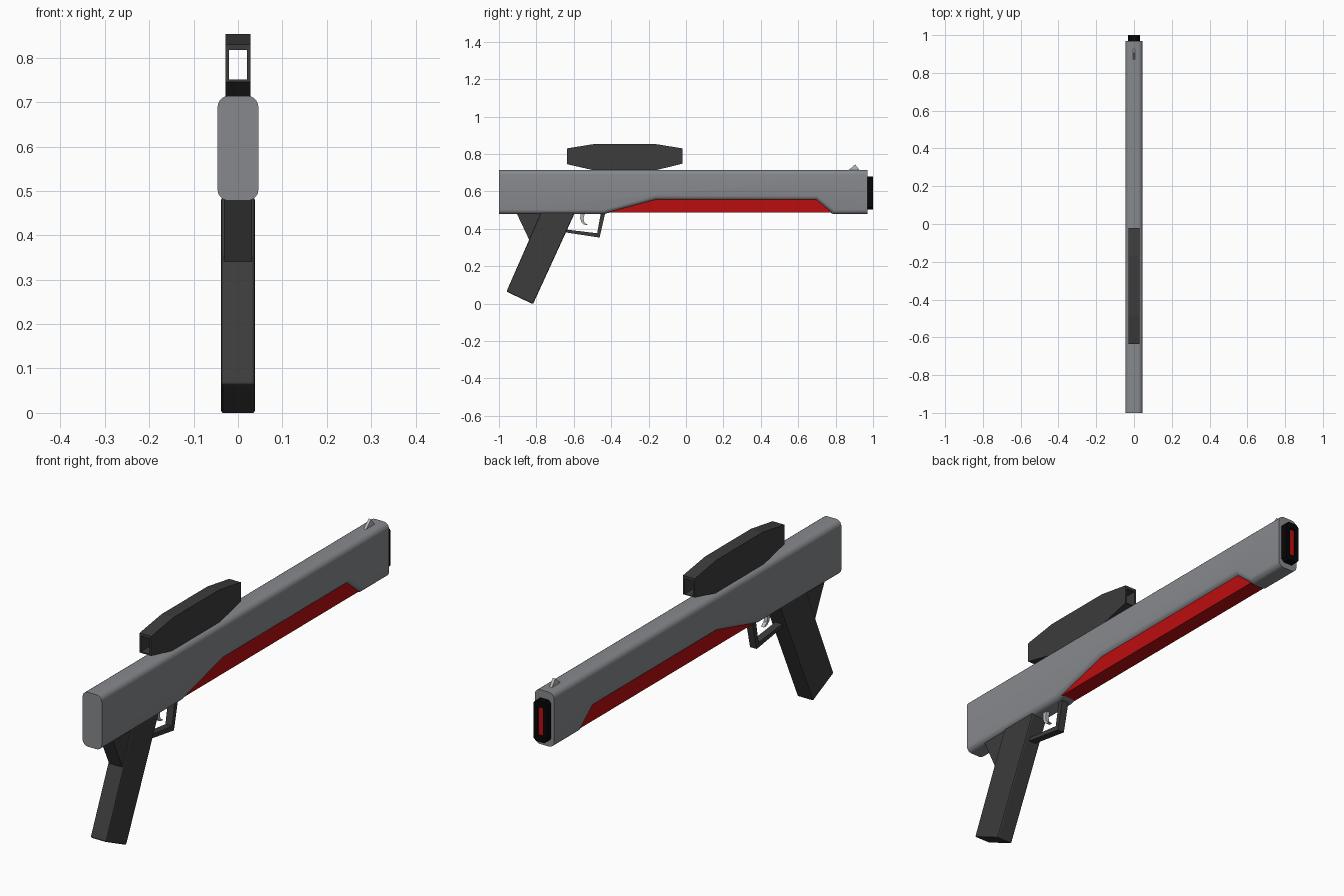
import bpy, bmesh

if "Cube" in bpy.data.objects:
    bpy.data.objects.remove(bpy.data.objects["Cube"])


def material(name, rgb):
    m = bpy.data.materials.new(name)
    m.diffuse_color = (*rgb, 1)
    m.use_nodes = True
    m.node_tree.nodes["Principled BSDF"].inputs["Base Color"].default_value = m.diffuse_color
    return m


GREY = material("body_grey", (0.24, 0.25, 0.265))
DARK = material("dark_grey", (0.045, 0.045, 0.045))
BLACK = material("black", (0.002, 0.002, 0.002))
RED = material("red", (0.5, 0.004, 0.005))
STEEL = material("steel", (0.5, 0.5, 0.5))


def prism(name, profile, half, mat, bevel=0.0, segs=1, keep_ends=False):
    """Extrude a (y, z) profile across x; keep_ends leaves the end caps sharp."""
    bm = bmesh.new()
    a = [bm.verts.new((-half, y, z)) for y, z in profile]
    b = [bm.verts.new((half, y, z)) for y, z in profile]
    n = len(profile)
    bm.faces.new(a)
    bm.faces.new(b[::-1])
    for i in range(n):
        j = (i + 1) % n
        bm.faces.new((a[i], b[i], b[j], a[j]))
    bmesh.ops.recalc_face_normals(bm, faces=bm.faces)
    if bevel:
        edges = list(bm.edges)
        if keep_ends:
            edges = [e for e in edges
                     if abs(e.verts[0].co.x - e.verts[1].co.x) < 1e-6
                     and abs(e.verts[0].co.y - e.verts[1].co.y) > 1e-6]
        bmesh.ops.bevel(bm, geom=edges, offset=bevel, segments=segs,
                        profile=0.5, affect='EDGES', clamp_overlap=True)
    me = bpy.data.meshes.new(name)
    bm.to_mesh(me)
    bm.free()
    ob = bpy.data.objects.new(name, me)
    bpy.context.collection.objects.link(ob)
    me.materials.append(mat)
    return ob


def rect(y0, y1, z0, z1):
    return [(y0, z0), (y1, z0), (y1, z1), (y0, z1)]


def activate(ob):
    bpy.ops.object.select_all(action='DESELECT')
    ob.select_set(True)
    bpy.context.view_layer.objects.active = ob


def cut(ob, cutter):
    mod = ob.modifiers.new("cut", 'BOOLEAN')
    mod.operation = 'DIFFERENCE'
    mod.solver = 'EXACT'
    mod.object = cutter
    activate(ob)
    bpy.ops.object.modifier_apply(modifier=mod.name)
    bpy.data.objects.remove(cutter)


# Main body with rounded long edges and a stepped underside
body = prism("body", [(-1, 0.478), (-0.44, 0.478), (-0.16, 0.553), (0.695, 0.553),
                      (0.785, 0.478), (0.97, 0.478), (0.97, 0.714), (-1, 0.714)],
             0.046, GREY, 0.025, 5, keep_ends=True)
activate(body)
bpy.ops.object.shade_smooth_by_angle(angle=0.4)

# Red insert filling the underside recess
prism("red_insert", [(-0.42, 0.486), (-0.16, 0.565), (0.695, 0.565), (0.785, 0.486)],
      0.034, RED)

# Muzzle frame with a red lens
muzzle = prism("muzzle", rect(0.94, 1.0, 0.503, 0.68), 0.032, BLACK)
bm = bmesh.new()
bm.from_mesh(muzzle.data)
corners = [e for e in bm.edges if abs(e.verts[0].co.y - e.verts[1].co.y) > 0.01]
bmesh.ops.bevel(bm, geom=corners, offset=0.012, segments=1, affect='EDGES')
bm.to_mesh(muzzle.data)
bm.free()
cut(muzzle, prism("muzzle_cutter", rect(0.98, 1.05, 0.53, 0.653), 0.014, BLACK))
prism("muzzle_lens", rect(0.975, 0.992, 0.528, 0.655), 0.0145, RED)

# Front sight blade
prism("front_sight", [(0.865, 0.71), (0.93, 0.71), (0.905, 0.744)], 0.006, STEEL)

# Hollow top scope
scope = prism("scope", [(-0.635, 0.745), (-0.485, 0.711), (-0.17, 0.711), (-0.02, 0.748),
                        (-0.02, 0.83), (-0.17, 0.854), (-0.485, 0.854), (-0.635, 0.83)],
              0.028, DARK)
cut(scope, prism("scope_cutter", rect(-0.8, 0.2, 0.751, 0.818), 0.0205, DARK))

# Raked grip and the wedge behind it
prism("grip", [(-0.775, 0.486), (-0.594, 0.486), (-0.818, -0.003), (-0.96, 0.064)],
      0.038, DARK, 0.006, 2)
prism("grip_wedge", [(-0.905, 0.482), (-0.70, 0.482), (-0.78, 0.34), (-0.838, 0.34)],
      0.032, DARK)

# Trigger guard: lower bar and upright as one bent strip
prism("trigger_guard", [(-0.66, 0.398), (-0.475, 0.376), (-0.455, 0.485), (-0.432, 0.485),
                        (-0.462, 0.353), (-0.66, 0.383)], 0.016, DARK)

# Curved trigger
prism("trigger", [(-0.562, 0.485), (-0.540, 0.485), (-0.548, 0.455), (-0.544, 0.435),
                  (-0.525, 0.420), (-0.545, 0.422), (-0.560, 0.436), (-0.566, 0.458)],
      0.008, STEEL)
